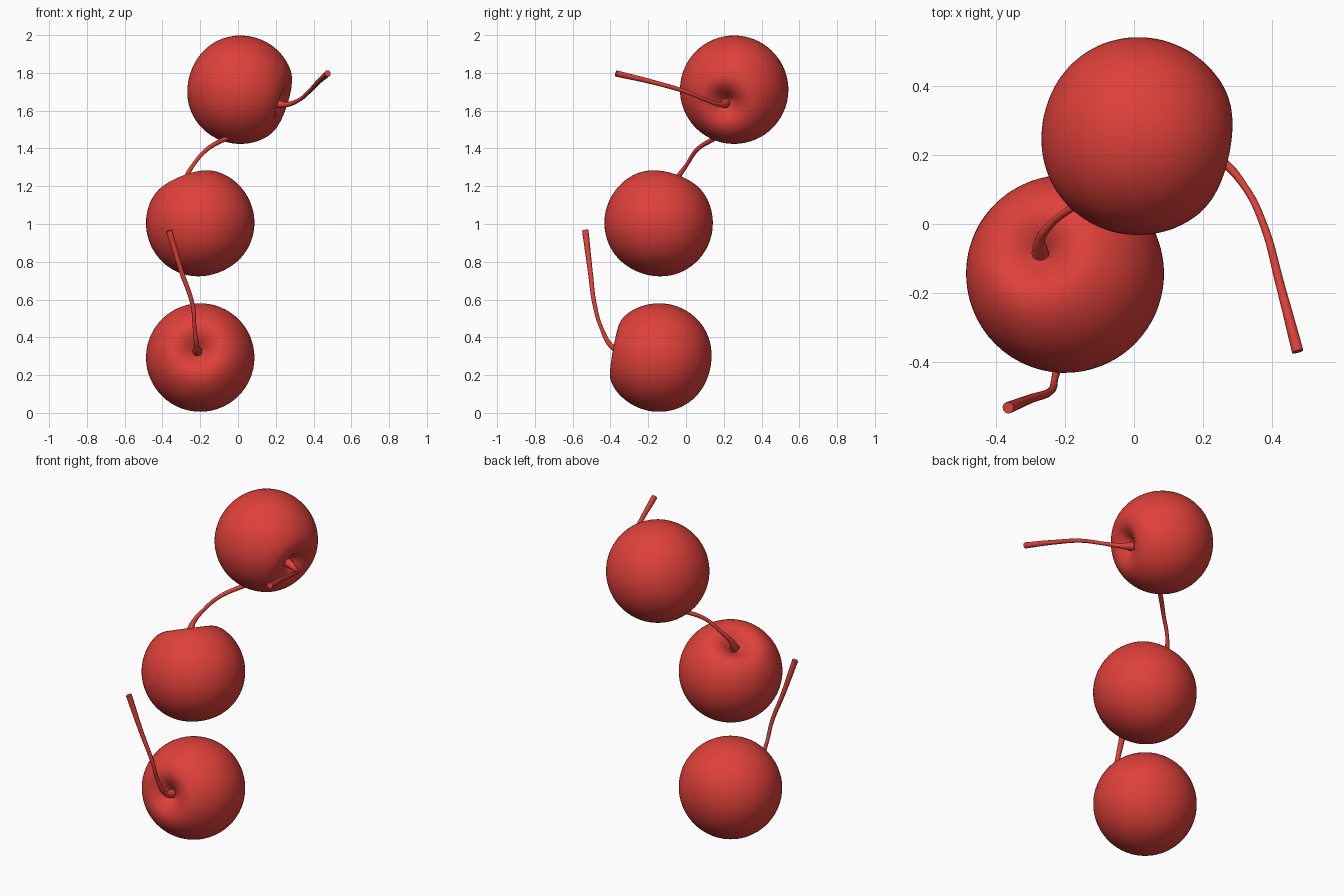
import bpy, math
from mathutils import Vector

if "Cube" in bpy.data.objects:
    bpy.data.objects.remove(bpy.data.objects["Cube"])

red = bpy.data.materials.new("cherry red")
red.diffuse_color = (0.74, 0.052, 0.043, 1)
red.use_nodes = True
red.node_tree.nodes["Principled BSDF"].inputs["Base Color"].default_value = red.diffuse_color


def cherry(name, centre, axis):
    """Round fruit with a soft dimple at the pole that points along axis."""
    bpy.ops.mesh.primitive_uv_sphere_add(segments=64, ring_count=64, radius=1)
    ob = bpy.context.object
    ob.name = name
    turn = Vector(axis).to_track_quat('Z', 'Y')
    for v in ob.data.vertices:
        d = v.co.normalized()
        t = math.acos(max(-1, min(1, d.z)))
        radius = 0.287 - 0.11 * math.exp(-(t / 0.35) ** 2)
        radius -= 0.01 * math.exp(-((math.pi - t) / 0.6) ** 2)
        v.co = turn @ (d * radius) + Vector(centre)
    ob.data.materials.append(red)
    bpy.ops.object.shade_smooth()


def stem(name, path):
    """Curved stalk, thick at the foot and slightly flared at the tip."""
    cu = bpy.data.curves.new(name, 'CURVE')
    cu.dimensions = '3D'
    cu.bevel_depth = 1
    cu.bevel_resolution = 4
    cu.resolution_u = 10
    cu.use_fill_caps = True
    sp = cu.splines.new('BEZIER')
    sp.bezier_points.add(len(path) - 1)
    radii = (0.026, 0.014, 0.010, 0.011, 0.013, 0.017)
    for p, co, r in zip(sp.bezier_points, path, radii):
        p.co = co
        p.radius = r
        p.handle_left_type = p.handle_right_type = 'AUTO'
    ob = bpy.data.objects.new(name, cu)
    bpy.context.collection.objects.link(ob)
    cu.materials.append(red)
    bpy.ops.object.select_all(action='DESELECT')
    ob.select_set(True)
    bpy.context.view_layer.objects.active = ob
    bpy.ops.object.convert(target='MESH')
    bpy.ops.object.shade_smooth_by_angle(angle=math.radians(50))


# bottom cherry, dimple facing the front
cherry("bottom_cherry", (-0.2, -0.143, 0.293), (-0.06, -0.98, 0.18))
stem("bottom_stem", [(-.215, -.33, .325), (-.218, -.385, .345), (-.23, -.45, .455),
                     (-.24, -.483, .57), (-.3, -.507, .75), (-.365, -.533, .965)])

# middle cherry, dimple facing up; its stem runs into the top cherry
cherry("middle_cherry", (-0.2, -0.145, 1.005), (-0.35, 0.28, 0.89))
stem("middle_stem", [(-.272, -.085, 1.185), (-.272, -.045, 1.245), (-.235, .005, 1.315),
                     (-.17, .055, 1.39), (-.07, .145, 1.45), (.12, .3, 1.54)])

# top cherry, dimple facing right
cherry("top_cherry", (0.012, 0.255, 1.711), (0.93, -0.2, -0.3))
stem("top_stem", [(.19, .21, 1.64), (.25, .185, 1.632), (.32, .11, 1.655),
                  (.375, 0, 1.7), (.425, -.18, 1.752), (.475, -.37, 1.797)])
